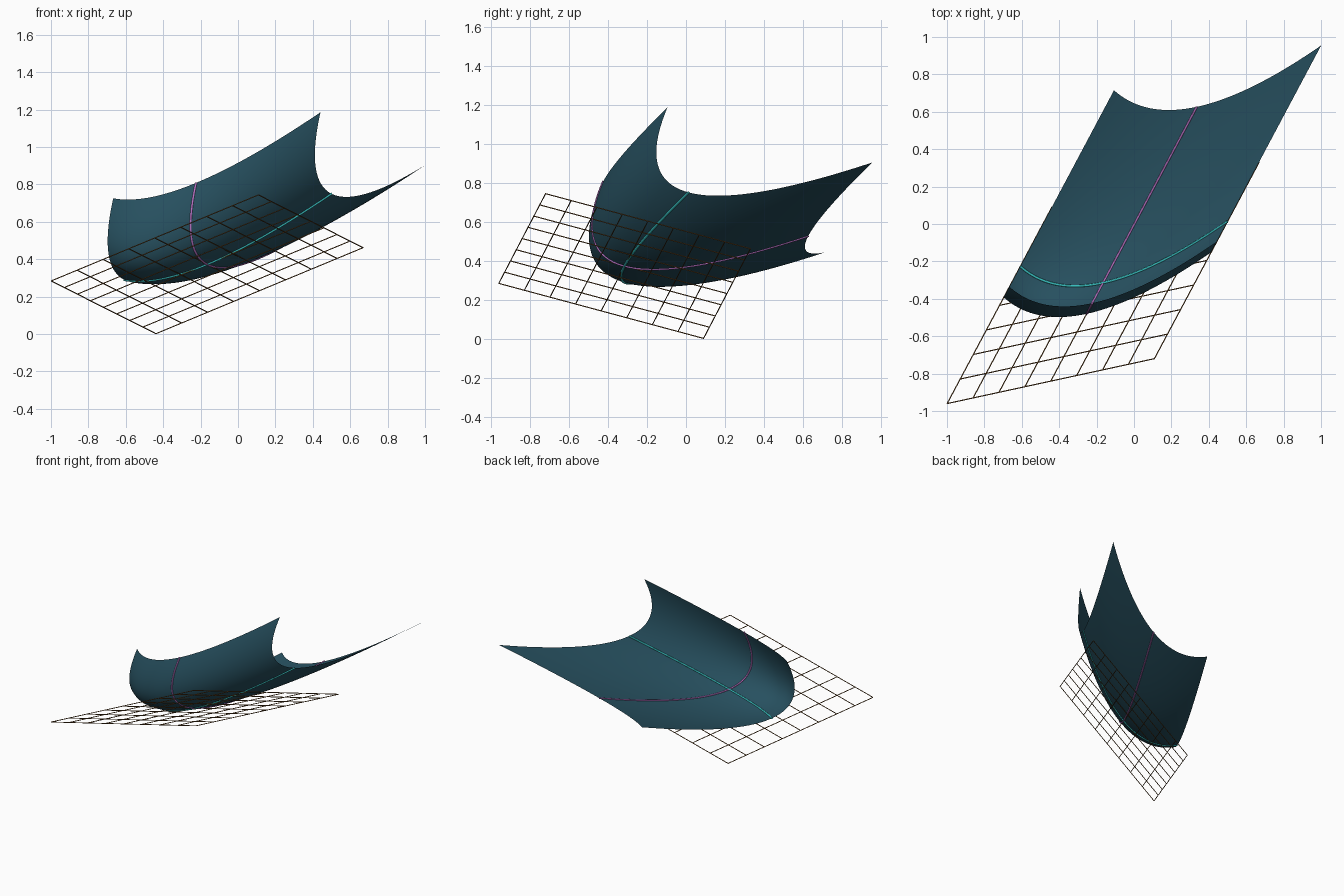
import bpy
import bmesh
from mathutils import Vector

if "Cube" in bpy.data.objects:
    bpy.data.objects.remove(bpy.data.objects["Cube"], do_unlink=True)

# Skewed frame: half-axes of the floor grid and the rise to the sheet corners
CENTRE = Vector((-0.165, -0.315, 0.3725))
U = Vector((0.554, 0.12, 0.23))
V = Vector((0.28, 0.525, -0.141))
RISE = Vector((0.332, 0.625, 0.442))
CELLS, STEPS = 8, 64


def floor_point(u, v):
    return CENTRE + U * u + V * v


def sheet_point(u, v):
    return floor_point(u, v) + RISE * (u * u + 2 * v * v) / 3


def material(name, colour):
    mat = bpy.data.materials.new(name)
    mat.use_nodes = True
    mat.diffuse_color = (*colour, 1)
    for node in mat.node_tree.nodes:
        if node.type == "BSDF_PRINCIPLED":
            node.inputs["Base Color"].default_value = (*colour, 1)
    return mat


def tubes(name, paths, radius, mat):
    """Sweep a thin round wire along each path, as one mesh object."""
    curve = bpy.data.curves.new(name, "CURVE")
    curve.dimensions = "3D"
    curve.bevel_depth = radius
    curve.bevel_resolution = 1
    curve.use_fill_caps = True
    for path in paths:
        spline = curve.splines.new("POLY")
        spline.points.add(len(path) - 1)
        for point, co in zip(spline.points, path):
            point.co = (*co, 1)
    curve.materials.append(mat)
    obj = bpy.data.objects.new(name, curve)
    bpy.context.collection.objects.link(obj)
    bpy.ops.object.select_all(action="DESELECT")
    obj.select_set(True)
    bpy.context.view_layer.objects.active = obj
    bpy.ops.object.convert(target="MESH")
    return obj


teal = material("dark teal", (0.02, 0.08, 0.115))
purple = material("purple", (0.48, 0.17, 0.56))
cyan = material("cyan", (0.04, 0.52, 0.52))
brown = material("brown", (0.2, 0.09, 0.022))

# Curved sheet: a flat lattice lifted into a bowl
bm = bmesh.new()
bmesh.ops.create_grid(bm, x_segments=STEPS, y_segments=STEPS, size=1)
for vert in bm.verts:
    vert.co = sheet_point(vert.co.x, vert.co.y)
for face in bm.faces:
    face.smooth = True
mesh = bpy.data.meshes.new("curved_sheet")
bm.to_mesh(mesh)
bm.free()
mesh.materials.append(teal)
bpy.context.collection.objects.link(bpy.data.objects.new("curved_sheet", mesh))

# Centre lines along the sheet, one each way
ramp = [2 * i / STEPS - 1 for i in range(STEPS + 1)]
tubes("long_centre_line", [[sheet_point(0, t) for t in ramp]], 0.006, purple)
tubes("cross_centre_line", [[sheet_point(t, 0) for t in ramp]], 0.007, cyan)

# Wire floor grid
lines = []
for i in range(CELLS + 1):
    t = 2 * i / CELLS - 1
    lines.append([floor_point(t, -1), floor_point(t, 1)])
    lines.append([floor_point(-1, t), floor_point(1, t)])
tubes("floor_grid", lines, 0.003, brown)
